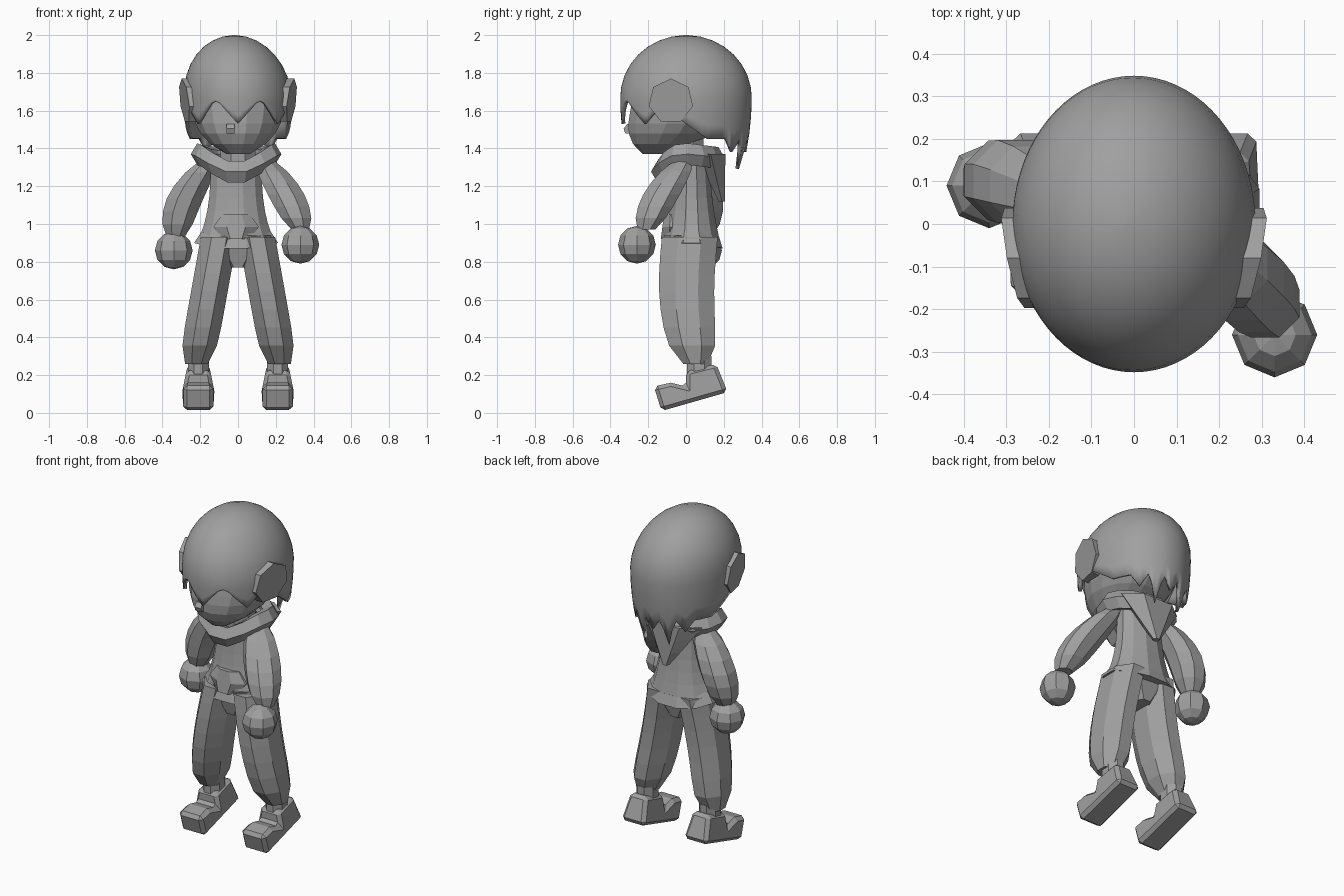
import bpy
import bmesh
from math import sin, cos, pi, radians
from mathutils import Vector

if "Cube" in bpy.data.objects:
    bpy.data.objects.remove(bpy.data.objects["Cube"])

shade = (0.35, 0.35, 0.35, 1)
grey = bpy.data.materials.new("plain grey")
grey.use_nodes = True
grey.diffuse_color = shade
grey.node_tree.nodes["Principled BSDF"].inputs["Base Color"].default_value = shade


def finish(name, bm):
    bmesh.ops.recalc_face_normals(bm, faces=bm.faces)
    mesh = bpy.data.meshes.new(name)
    bm.to_mesh(mesh)
    bm.free()
    mesh.materials.append(grey)
    part = bpy.data.objects.new(name, mesh)
    bpy.context.scene.collection.objects.link(part)
    return part


def skin(name, rings, cap_start=True, cap_end=True):
    """Join rings of points with quads and optionally close the ends."""
    bm = bmesh.new()
    rows = [[bm.verts.new(point) for point in ring] for ring in rings]
    for low, high in zip(rows, rows[1:]):
        for i in range(len(low)):
            bm.faces.new((low[i - 1], low[i], high[i], high[i - 1]))
    if cap_start:
        bm.faces.new(rows[0])
    if cap_end:
        bm.faces.new(rows[-1])
    return finish(name, bm)


def oval(centre, width, depth, sides, drop=None):
    """Level ring of points starting at the front; drop lowers it by angle."""
    points = []
    for i in range(sides):
        angle = 2 * pi * (i + 0.5) / sides
        sag = drop(angle) if drop else 0
        points.append(Vector(centre) + Vector((width * sin(angle), -depth * cos(angle), -sag)))
    return points


def tube(name, start, end, size, bow=(0, 0, 0), steps=5, sides=8, drop=None):
    """Stack ovals from start to end; size gives half width and depth along it."""
    rings = []
    for i in range(steps + 1):
        t = i / steps
        centre = Vector(start).lerp(Vector(end), t) + Vector(bow) * sin(pi * t)
        rings.append(oval(centre, *size(t), sides, drop))
    return skin(name, rings)


def prism(name, outline, inner, outer):
    """Extrude a side outline between two sideways surfaces."""
    return skin(name, [[(face(y, z), y, z) for y, z in outline] for face in (inner, outer)])


# Hair: smooth dome, with a lower edge cut into pointed locks
def lock(angle, period, spread):
    away = abs((angle + period / 2) % period - period / 2)
    return max(0, 1 - away / spread)


def hair_edge(angle):
    turn = abs(angle)
    back = min(1, max(0, (turn - 60) / 50))
    edge = 1.65 - 0.2 * back
    if turn < 75:
        edge -= 0.12 * lock(angle, 50, 22)
    elif turn > 130:
        edge -= 0.16 * lock(angle, 40, 8) + 0.07 * lock(angle + 20, 40, 10)
    return edge


columns = range(-180, 180, 5)
centre_z = 1.67


def hair_ring(scale, height, shift=0):
    return [(0.285 * scale(a) * sin(radians(a)) - shift,
             -0.348 * scale(a) * cos(radians(a)), height(a)) for a in columns]


hair_rings = []
for step in range(8):
    tilt = pi / 2 * (1 - step / 8) - 0.03
    hair_rings.append(hair_ring(lambda a: cos(tilt), lambda a: centre_z + 0.33 * sin(tilt),
                                0.02 * sin(tilt)))
for part in (0, 1 / 3, 2 / 3, 1):
    hair_rings.append(hair_ring(lambda a: 1 - ((centre_z - hair_edge(a)) * part) ** 2,
                                lambda a: centre_z - (centre_z - hair_edge(a)) * part))
hair = skin("hair", hair_rings, cap_end=False)
for face in hair.data.polygons:
    face.use_smooth = True
thickness = hair.modifiers.new("thickness", "SOLIDIFY")
thickness.thickness = 0.02


# Head: rounded jaw that moves forward toward the chin
def jaw(t):
    return 1 - 0.75 * (1 - t) ** 4


head_rings = []
for step in range(8):
    t = step / 7
    centre = (0, -0.16 * (1 - t) ** 2, 1.37 + 0.38 * t)
    head_rings.append(oval(centre, 0.25 * jaw(t), 0.28 * jaw(t), 16))
skin("head", head_rings)
tube("nose", (-0.04, -0.29, 1.53), (-0.04, -0.3, 1.48),
     lambda t: (0.03, 0.03 + 0.02 * sin(pi * t)), steps=2, sides=4)
tube("neck", (0, 0, 1.45), (0, 0, 1.3), lambda t: (0.1, 0.1), steps=1)

# Jacket: waisted body, flared hem hanging lower at front and back, and pouch
tube("jacket_body", (-0.01, 0.03, 1.35), (-0.01, 0.03, 0.93),
     lambda t: (0.14 + 0.06 * t ** 3, 0.1 + 0.05 * t ** 2), steps=6, sides=12)
tube("jacket_hem", (-0.01, 0.03, 0.97), (-0.01, 0.03, 0.91),
     lambda t: (0.19 + 0.04 * t, 0.15 + 0.02 * t), steps=1, sides=12,
     drop=lambda angle: 0.04 * abs(cos(angle)))
tube("front_pocket", (-0.01, -0.06, 1.05), (-0.01, -0.06, 0.92),
     lambda t: (0.08 + 0.05 * sin(pi * t), 0.06 + 0.02 * t), steps=2)


# Collar: five-sided band, notched down at the front, with a pointed hood behind
def collar_notch(angle):
    return 0.1 * max(0, cos(angle)) ** 3 + 0.02 * max(0, -cos(angle))


band = []
for corner in range(6):
    angle = 2 * pi * corner / 5
    out = 0.05 * cos(angle)
    band.append(oval((-0.01, 0.01, 1.37 + 0.06 * sin(angle)), 0.19 + out, 0.15 + out, 14, collar_notch))
skin("collar", band, cap_start=False, cap_end=False)
tube("hood", (0, 0.13, 1.37), (0, 0.19, 1.12),
     lambda t: (0.2 - 0.18 * t, 0.09 - 0.07 * t), steps=3, sides=6)


# Arms: the left swings forward and the right slightly back
def sleeve(t):
    puff = 0.055 * sin(pi * t) ** 0.6 if 0 < t < 1 else 0
    return 0.05 + puff, 0.05 + puff


arms = {
    "left": ((0.14, -0.01, 1.34), (0.33, -0.21, 0.97), (0.02, -0.02, 0), (0.33, -0.26, 0.89)),
    "right": ((-0.15, 0.05, 1.34), (-0.33, 0.09, 0.93), (-0.04, 0.03, 0), (-0.34, 0.09, 0.86)),
}
for side, (shoulder, wrist, bow, palm) in arms.items():
    tube(side + "_sleeve", shoulder, wrist, sleeve, bow, steps=6)
    bm = bmesh.new()
    bmesh.ops.create_uvsphere(bm, u_segments=8, v_segments=6, radius=0.1)
    bmesh.ops.translate(bm, vec=palm, verts=bm.verts)
    finish(side + "_hand", bm)

# Trousers, shoes and ears
tube("trouser_hips", (0, 0.02, 0.94), (0, 0.02, 0.77),
     lambda t: (0.19 - 0.13 * t ** 2, 0.15 - 0.05 * t), steps=3)
shoe_outline = [(-0.17, 0.14), (-0.13, 0.01), (0.22, 0.11), (0.16, 0.26),
                (0, 0.22), (0, 0.14), (-0.08, 0.16)]
ear_outline = [(-0.08 + 0.12 * sin(2 * pi * i / 7), 1.65 + 0.12 * cos(2 * pi * i / 7))
               for i in range(7)]


def shoe_half(z):
    return 0.08 - 0.2 * max(0, z - 0.14)


for side, sign in (("left", 1), ("right", -1)):
    tube(side + "_trouser_leg", (sign * 0.1, 0.02, 0.93), (sign * 0.22, 0.05, 0.26),
         lambda t: (0.105 - 0.04 * t ** 12, 0.16 - 0.03 * t ** 3 - 0.06 * t ** 12),
         bow=(0, -0.03, 0), steps=7)
    tube(side + "_ankle", (sign * 0.21, 0.07, 0.3), (sign * 0.21, 0.07, 0.18),
         lambda t: (0.06, 0.07), steps=1)
    shoe = prism(side + "_shoe", shoe_outline, lambda y, z: sign * 0.21 - shoe_half(z),
                 lambda y, z: sign * 0.21 + shoe_half(z))
    soft = shoe.modifiers.new("soft edges", "BEVEL")
    soft.width = 0.02
    soft.segments = 1
    prism(side + "_ear", ear_outline, lambda y, z: sign * 0.2,
          lambda y, z: sign * (0.28 + 0.2 * (y + 0.1) + 0.12 * (z - 1.65)))
